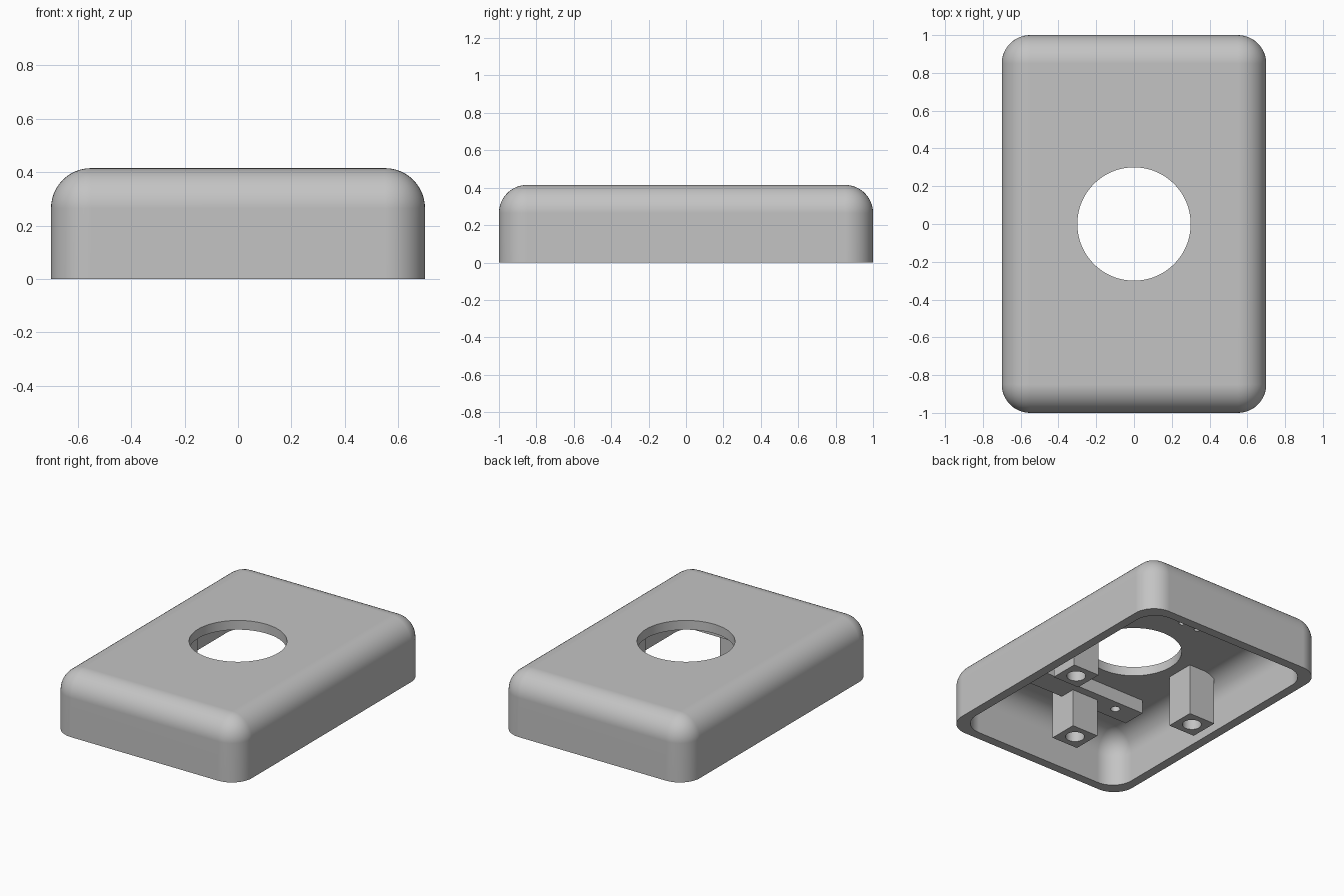
import bpy, bmesh, math
from mathutils import Matrix, Vector

if "Cube" in bpy.data.objects:
    bpy.data.objects.remove(bpy.data.objects["Cube"], do_unlink=True)

grey = bpy.data.materials.new("light_grey_plastic")
grey.use_nodes = True
COLOR = (0.55, 0.55, 0.55, 1)
grey.diffuse_color = COLOR
grey.node_tree.nodes["Principled BSDF"].inputs["Base Color"].default_value = COLOR

HEIGHT, WALL, ROUND = 0.415, 0.0625, 0.15
CEILING = HEIGHT - WALL


def finish(bm, name):
    bmesh.ops.recalc_face_normals(bm, faces=bm.faces)
    mesh = bpy.data.meshes.new(name)
    bm.to_mesh(mesh)
    bm.free()
    mesh.materials.append(grey)
    obj = bpy.data.objects.new(name, mesh)
    bpy.context.collection.objects.link(obj)
    return obj


def box(name, center, size, z0, z1, radius=0):
    """Block between two heights; radius rounds its upright and top edges."""
    bm = bmesh.new()
    scale = Matrix.Diagonal((size[0], size[1], z1 - z0, 1))
    move = Matrix.Translation((center[0], center[1], (z0 + z1) / 2))
    bmesh.ops.create_cube(bm, size=1, matrix=move @ scale)
    if radius:
        edges = [e for e in bm.edges if max(v.co.z for v in e.verts) > z1 - 1e-4]
        bmesh.ops.bevel(bm, geom=edges, offset=radius, segments=12,
                        profile=0.5, affect='EDGES')
    return finish(bm, name)


def cylinder(center, radius, z0, z1, sides=32):
    bm = bmesh.new()
    move = Matrix.Translation((center[0], center[1], (z0 + z1) / 2))
    bmesh.ops.create_cone(bm, cap_ends=True, segments=sides, radius1=radius,
                          radius2=radius, depth=z1 - z0, matrix=move)
    return finish(bm, "cutter")


def cut(obj, cutters):
    """Subtract the cutters, keep the result and delete the cutters."""
    for c in cutters:
        mod = obj.modifiers.new("cut", 'BOOLEAN')
        mod.operation, mod.solver, mod.object = 'DIFFERENCE', 'EXACT', c
    graph = bpy.context.evaluated_depsgraph_get()
    mesh = bpy.data.meshes.new_from_object(obj.evaluated_get(graph))
    obj.modifiers.clear()
    obj.data = mesh
    for c in cutters:
        bpy.data.objects.remove(c, do_unlink=True)


parts = []

# Rounded cover, hollow from below, with a round opening and two small blind holes
cover = box("cover_shell", (0, 0), (1.4, 2), 0, HEIGHT, ROUND)
cavity = box("cutter", (0, 0), (1.4 - 2 * WALL, 2 - 2 * WALL), -0.1, CEILING, ROUND)
cut(cover, [cavity,
            cylinder((0, 0), 0.3, 0.2, 0.6, 96),
            cylinder((0, 0.47), 0.02, 0.3, CEILING + 0.03),
            cylinder((-0.125, 0.47), 0.02, 0.3, CEILING + 0.03)])
parts.append(cover)

# Three square screw posts under the ceiling
for name, spot in (("left_post", (0.475, 0)), ("right_post", (-0.475, 0)),
                   ("front_post", (-0.01, -0.59))):
    post = box(name, spot, (0.2, 0.2), 0, CEILING + 0.02)
    cut(post, [cylinder(spot, 0.06, -0.1, 0.25)])
    parts.append(post)

# Flat cross bar with a small screw hole
bar = box("cross_bar", (0, -0.517), (0.87, 0.165), 0.26, CEILING + 0.02)
cut(bar, [cylinder((-0.27, -0.505), 0.03, 0.2, 0.34)])
parts.append(bar)

# Smooth the rounded edges, keep the corners sharp and the flats even
bpy.ops.object.select_all(action='DESELECT')
for part in parts:
    part.select_set(True)
bpy.context.view_layer.objects.active = cover
bpy.ops.object.shade_smooth_by_angle(angle=math.radians(30))
for part in parts:
    mod = part.modifiers.new("even_normals", 'WEIGHTED_NORMAL')
    mod.keep_sharp = True
